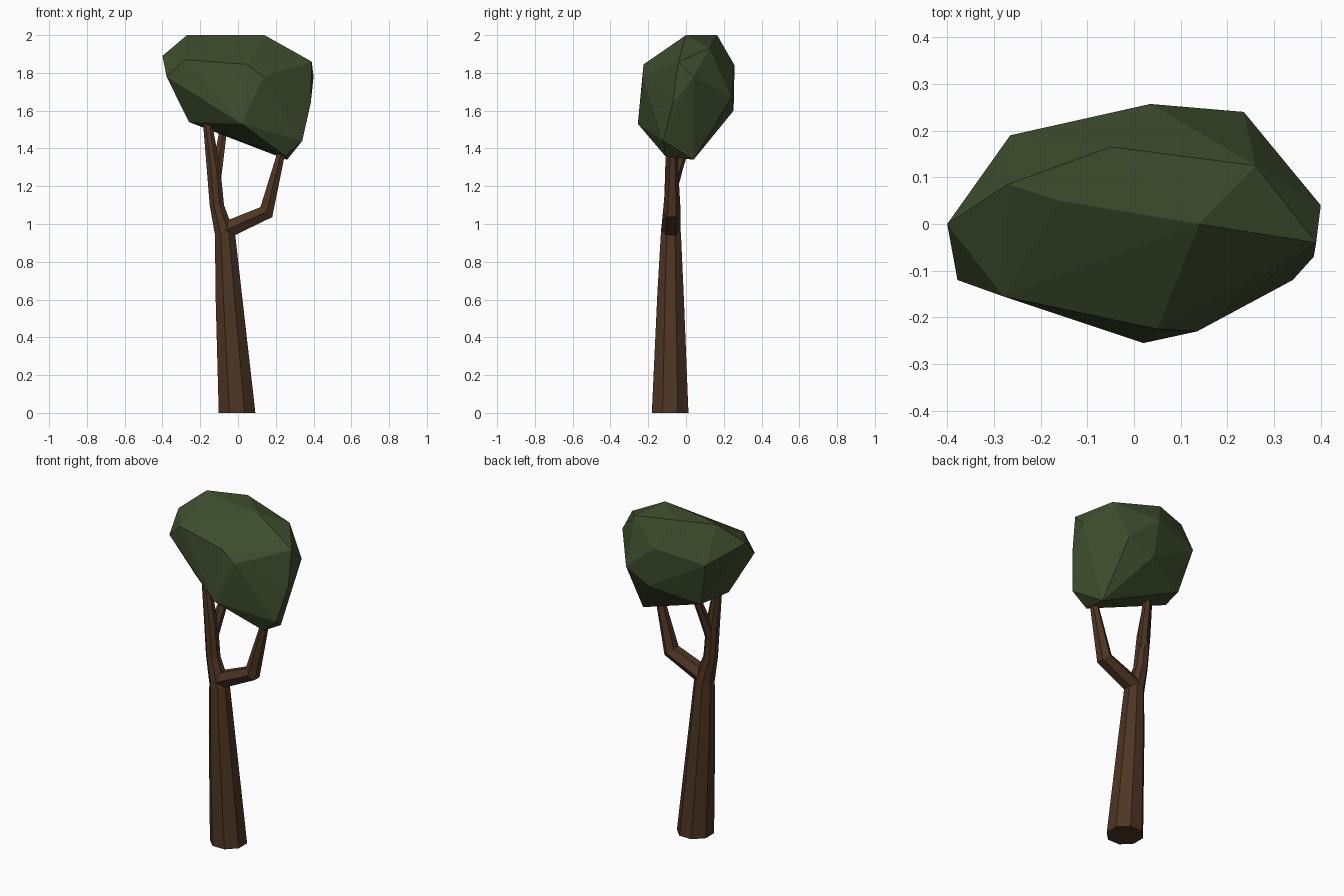
import bpy, bmesh, math
from mathutils import Vector

if "Cube" in bpy.data.objects:
    bpy.data.objects.remove(bpy.data.objects["Cube"])


def material(name, color):
    m = bpy.data.materials.new(name)
    m.diffuse_color = (*color, 1)
    m.use_nodes = True
    m.node_tree.nodes["Principled BSDF"].inputs["Base Color"].default_value = m.diffuse_color
    return m


bark = material("brown bark", (0.075, 0.036, 0.017))
leaf = material("dark green leaves", (0.047, 0.074, 0.027))


def make_object(name, bm, mat):
    bmesh.ops.recalc_face_normals(bm, faces=bm.faces[:])
    me = bpy.data.meshes.new(name)
    bm.to_mesh(me)
    bm.free()
    me.materials.append(mat)
    ob = bpy.data.objects.new(name, me)
    bpy.context.collection.objects.link(ob)
    return ob


def limb(name, stations, sides, level=False):
    """Tapered tube through (x, y, z, radius) stations with mitred rings."""
    bm = bmesh.new()
    pts = [Vector(s[:3]) for s in stations]
    rings = []
    for i, p in enumerate(pts):
        a = (p - pts[i - 1]).normalized() if i > 0 else Vector()
        b = (pts[i + 1] - p).normalized() if i < len(pts) - 1 else Vector()
        d = Vector((0, 0, 1)) if level else (a + b).normalized()
        u = Vector((0, 1, 0)).cross(d).normalized()
        v = d.cross(u)
        r = stations[i][3]
        ring = []
        for k in range(sides):
            t = 2 * math.pi * (k + 0.5) / sides
            ring.append(bm.verts.new(p + (u * math.cos(t) + v * math.sin(t)) * r))
        rings.append(ring)
    for lo, hi in zip(rings, rings[1:]):
        for k in range(sides):
            n = (k + 1) % sides
            bm.faces.new((lo[k], lo[n], hi[n], hi[k]))
    bm.faces.new(rings[0])
    bm.faces.new(rings[-1])
    return make_object(name, bm, bark)


# Leaning trunk
limb("trunk", [(-0.005, -0.084, 0, 0.105), (-0.05, -0.082, 0.64, 0.075),
               (-0.068, -0.08, 0.94, 0.058), (-0.112, -0.078, 1.1, 0.041),
               (-0.13, -0.074, 1.3, 0.039), (-0.165, -0.075, 1.56, 0.024)], 8, True)

# Side branch with an elbow, and the small rear fork
limb("side_branch", [(-0.07, -0.08, 0.965, 0.052), (0.15, -0.075, 1.063, 0.047),
                     (0.24, -0.07, 1.42, 0.021)], 6)
limb("rear_fork", [(-0.125, -0.075, 1.2, 0.034), (-0.108, -0.045, 1.3, 0.03),
                   (-0.075, 0.03, 1.52, 0.022)], 6)

# Faceted leaf crown: hull around a few corner points
corners = [
    (-0.27, 0.085, 2.0), (-0.16, 0.05, 2.0), (0.14, 0, 2.0), (-0.05, 0.165, 2.0),
    (-0.40, 0, 1.89), (-0.378, -0.12, 1.78), (-0.28, -0.155, 1.87),
    (0.05, -0.225, 1.845), (0.135, -0.23, 1.78), (0.02, -0.255, 1.53),
    (0.39, -0.04, 1.86), (0.40, 0.04, 1.78), (0.385, -0.07, 1.64), (0.26, 0.125, 1.93),
    (0.34, -0.12, 1.44), (0.25, -0.11, 1.36), (0.26, 0.04, 1.34),
    (0.235, 0.24, 1.67), (0.035, 0.257, 1.84), (0.07, 0.252, 1.6),
    (-0.265, 0.19, 1.79), (-0.2, 0.14, 1.52), (-0.26, -0.04, 1.54),
]
bm = bmesh.new()
for c in corners:
    bm.verts.new(c)
res = bmesh.ops.convex_hull(bm, input=bm.verts[:])
loose = [v for v in bm.verts if not v.link_faces]
bmesh.ops.delete(bm, geom=loose, context='VERTS')
make_object("leaf_crown", bm, leaf)
